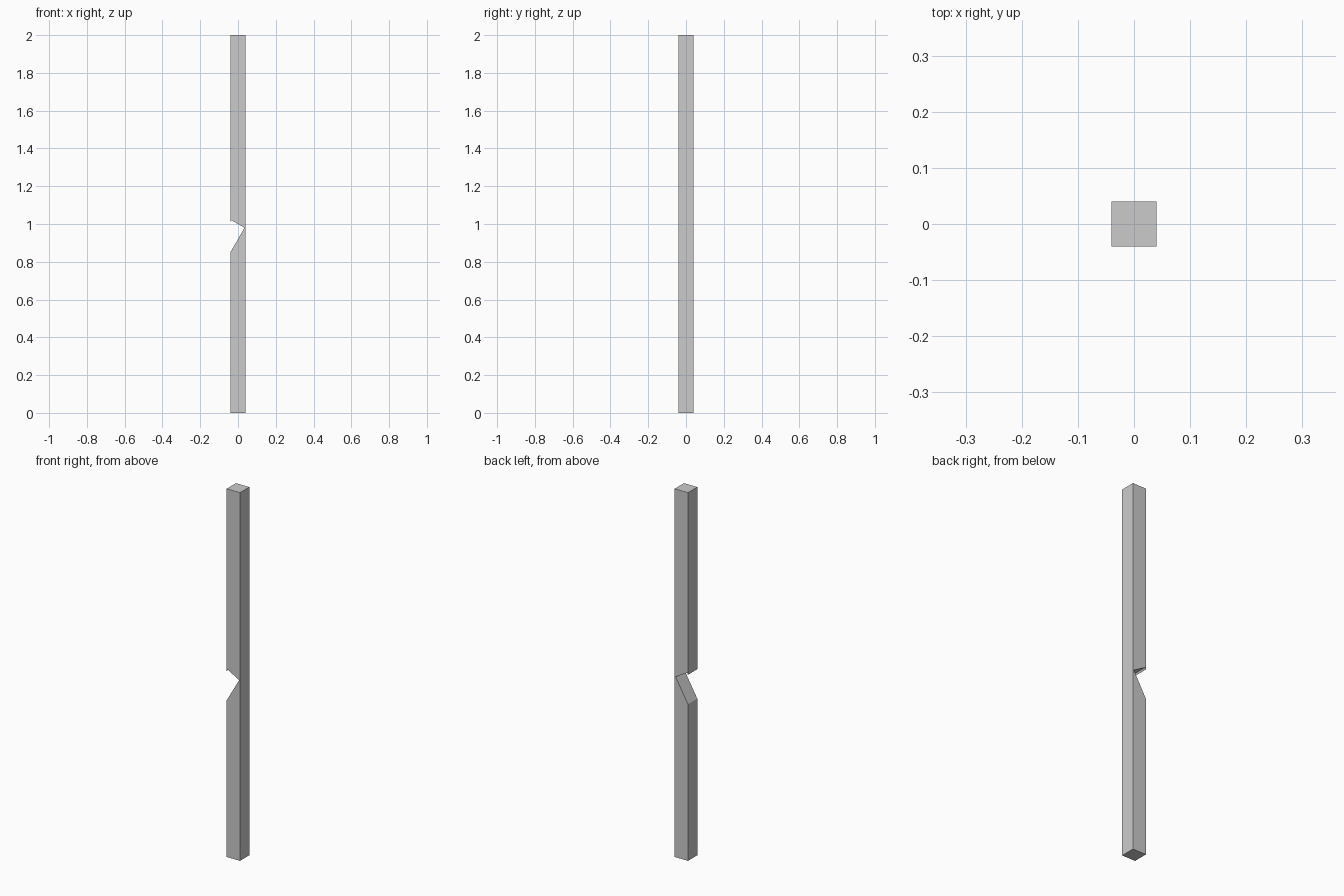
import bpy, bmesh
from math import radians, sin, cos

if "Cube" in bpy.data.objects:
    bpy.data.objects.remove(bpy.data.objects["Cube"])

H = 0.04                                    # half the post width
c, s = cos(radians(30)), sin(radians(30))
tip = (H * c, 1 - H * s)                    # square-ended brace socket, centred on (0, 1)
lip = (-H * c, 1 + H * s)
slope = c / s
notch = [(-H, lip[1] - (H + lip[0]) * slope), lip, tip,
         (-H, tip[1] - (tip[0] + H) * slope)]

# Post side profile with the angled notch, extruded through its depth
profile = [(-H, 0), (H, 0), (H, 2), (-H, 2)] + notch
bm = bmesh.new()
face = bm.faces.new([bm.verts.new((x, -H, z)) for x, z in profile])
out = bmesh.ops.extrude_face_region(bm, geom=[face])
bmesh.ops.translate(bm, vec=(0, 2 * H, 0),
                    verts=[v for v in out["geom"] if isinstance(v, bmesh.types.BMVert)])
bmesh.ops.recalc_face_normals(bm, faces=bm.faces)
mesh = bpy.data.meshes.new("notched_post")
bm.to_mesh(mesh)
bm.free()
bpy.context.collection.objects.link(bpy.data.objects.new("notched_post", mesh))
